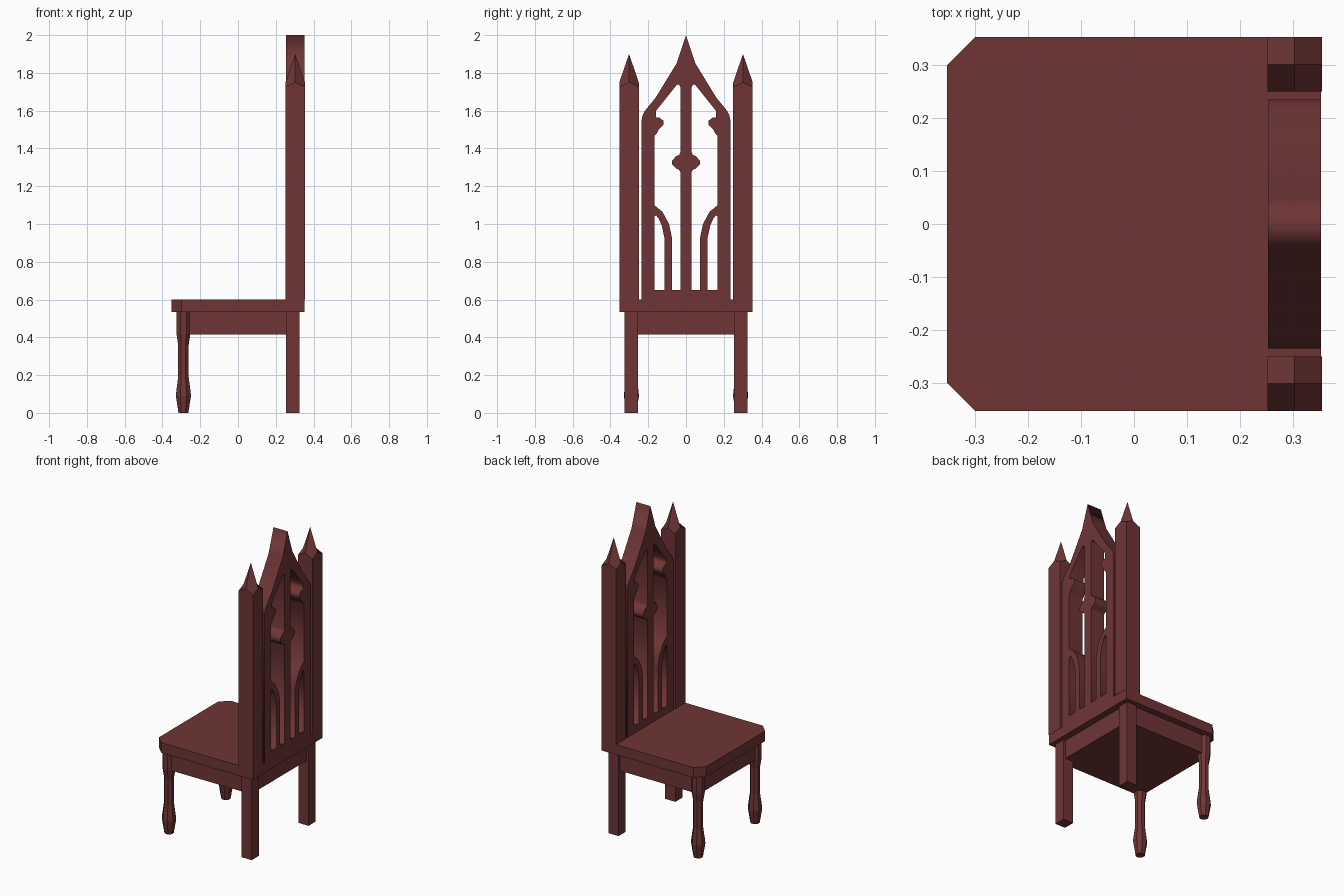
import bpy, bmesh, math

if "Cube" in bpy.data.objects:
    bpy.data.objects.remove(bpy.data.objects["Cube"])

wood = bpy.data.materials.new("dark red wood")
wood.diffuse_color = (0.16, 0.036, 0.037, 1)
wood.use_nodes = True
wood.node_tree.nodes["Principled BSDF"].inputs["Base Color"].default_value = wood.diffuse_color


def mesh_object(name, bm):
    bmesh.ops.recalc_face_normals(bm, faces=bm.faces)
    me = bpy.data.meshes.new(name)
    bm.to_mesh(me)
    bm.free()
    me.materials.append(wood)
    ob = bpy.data.objects.new(name, me)
    bpy.context.collection.objects.link(ob)
    return ob


def loft(name, rings):
    """Closed solid through equal-length rings of points."""
    bm = bmesh.new()
    rows = [[bm.verts.new(p) for p in ring] for ring in rings]
    n = len(rows[0])
    for a, b in zip(rows, rows[1:]):
        for i in range(n):
            j = (i + 1) % n
            bm.faces.new((a[i], a[j], b[j], b[i]))
    bm.faces.new(rows[0][::-1])
    bm.faces.new(rows[-1])
    return mesh_object(name, bm)


def prism(name, outline, z0, z1):
    return loft(name, [[(x, y, z) for x, y in outline] for z in (z0, z1)])


def box(name, x0, x1, y0, y1, z0, z1):
    return prism(name, [(x0, y0), (x1, y0), (x1, y1), (x0, y1)], z0, z1)


# Seat with clipped front corners, and the solid apron below it
prism("seat", [(-0.353, -0.3), (-0.3, -0.353), (0.353, -0.353),
               (0.353, 0.353), (-0.3, 0.353), (-0.353, 0.3)], 0.535, 0.6)
box("apron", -0.31, 0.31, -0.31, 0.31, 0.415, 0.535)


def post(name, cy):
    """Square post with a four-facet pointed cap."""
    bm = bmesh.new()
    cx, h = 0.303, 0.0515
    steps = [(-1, -1), (0, -1), (1, -1), (1, 0), (1, 1), (0, 1), (-1, 1), (-1, 0)]
    low = [bm.verts.new((cx + h * x, cy + h * y, 0.6)) for x, y in steps]
    top = [bm.verts.new((cx + h * x, cy + h * y, 1.75 if x * y == 0 else 1.725))
           for x, y in steps]
    tip = bm.verts.new((cx, cy, 1.9))
    for i in range(0, 8, 2):
        a, b, c = i, i + 1, (i + 2) % 8
        bm.faces.new((low[a], low[b], low[c], top[c], top[b], top[a]))
        bm.faces.new((top[a - 1], top[a], top[b], tip))
    bm.faces.new(low[::-1])
    mesh_object(name, bm)


# Turned front leg profile: (half width, height)
leg = [(0.026, 0), (0.04, 0.09), (0.037, 0.12), (0.028, 0.19),
       (0.028, 0.36), (0.037, 0.42), (0.037, 0.535)]
for side, s in (("right", -1), ("left", 1)):
    y0, y1 = sorted((s * 0.253, s * 0.325))
    box("back_leg_" + side, 0.253, 0.325, y0, y1, 0, 0.535)
    post("back_post_" + side, s * 0.3015)
    rings = []
    for r, z in leg:
        r /= math.cos(math.pi / 8)
        rings.append([(-0.289 + r * math.cos((k + 0.5) * math.pi / 4),
                       s * 0.289 + r * math.sin((k + 0.5) * math.pi / 4), z)
                      for k in range(8)])
    loft("front_leg_" + side, rings)

# Pierced back panel: half outline and one side's openings as (y, z)
half = [(0.235, 0.6), (0.235, 1.55), (0.23, 1.575), (0.217, 1.6),
        (0.16, 1.67), (0.05, 1.85)]
outline = half + [(0, 2)] + [(-y, z) for y, z in reversed(half)]
small_opening = [(0.168, 0.65), (0.115, 0.65), (0.115, 0.93), (0.128, 0.99),
                 (0.145, 1.03), (0.158, 1.045), (0.168, 1.04)]
large_opening = [(0.075, 0.65), (0.03, 0.65), (0.03, 1.275), (0.036, 1.287),
                 (0.052, 1.293), (0.073, 1.315), (0.073, 1.335), (0.052, 1.36),
                 (0.036, 1.365), (0.03, 1.38), (0.03, 1.725), (0.038, 1.74),
                 (0.05, 1.735), (0.158, 1.6), (0.158, 1.565), (0.145, 1.565),
                 (0.12, 1.548), (0.12, 1.525), (0.145, 1.5), (0.155, 1.48),
                 (0.168, 1.465), (0.168, 1.1), (0.125, 1.065), (0.09, 1.0),
                 (0.075, 0.93)]
loops = [outline]
for hole in (small_opening, large_opening):
    loops += [hole, [(-y, z) for y, z in hole]]

cu = bpy.data.curves.new("back_panel", 'CURVE')
cu.dimensions = '2D'
cu.fill_mode = 'BOTH'
cu.extrude = 0.05
for pts in loops:
    sp = cu.splines.new('POLY')
    sp.points.add(len(pts) - 1)
    for p, (y, z) in zip(sp.points, pts):
        p.co = (y, z, 0, 1)
    sp.use_cyclic_u = True
cu.materials.append(wood)
panel = bpy.data.objects.new("back_panel", cu)
panel.rotation_euler = (math.pi / 2, 0, math.pi / 2)
panel.location.x = 0.303
bpy.context.collection.objects.link(panel)
bpy.context.view_layer.objects.active = panel
panel.select_set(True)
bpy.ops.object.convert(target='MESH')
